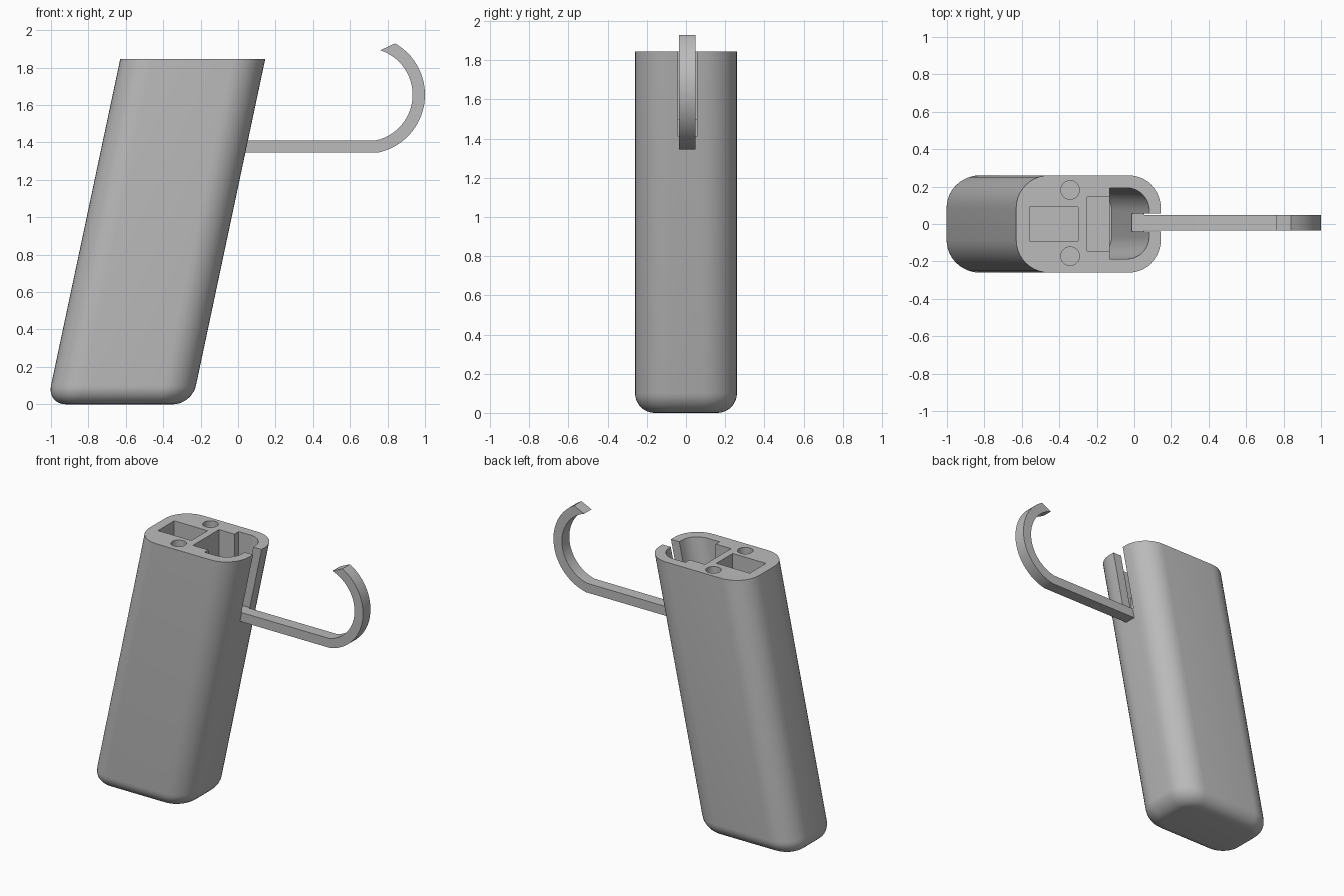
import bpy, bmesh
from math import sin, cos, pi, radians
from mathutils import Vector

if "Cube" in bpy.data.objects:
    bpy.data.objects.remove(bpy.data.objects["Cube"])

TOP = 1.845          # height of the open end
SLOPE = 0.212        # sideways lean per unit of height

grey = bpy.data.materials.new("mid grey")
grey.use_nodes = True
grey.diffuse_color = (0.5, 0.5, 0.5, 1)
grey.node_tree.nodes["Principled BSDF"].inputs["Base Color"].default_value = (0.5, 0.5, 0.5, 1)


def lean(x, z):
    return x + SLOPE * (z - TOP)


def rounded(x0, x1, y0, y1, r, steps=10):
    """Counter-clockwise rounded rectangle."""
    pts = []
    corners = [(x1 - r, y1 - r), (x0 + r, y1 - r), (x0 + r, y0 + r), (x1 - r, y0 + r)]
    for k, (cx, cy) in enumerate(corners):
        for i in range(steps + 1):
            a = pi / 2 * (k + i / steps)
            pts.append((cx + r * cos(a), cy + r * sin(a)))
    return pts


def make(name, bm):
    bmesh.ops.recalc_face_normals(bm, faces=bm.faces)
    mesh = bpy.data.meshes.new(name)
    bm.to_mesh(mesh)
    bm.free()
    mesh.materials.append(grey)
    ob = bpy.data.objects.new(name, mesh)
    bpy.context.collection.objects.link(ob)
    return ob


def loft(rings):
    """Skin a stack of matching rings and cap both ends."""
    bm = bmesh.new()
    rows = [[bm.verts.new(p) for p in ring] for ring in rings]
    for a, b in zip(rows, rows[1:]):
        for i in range(len(a)):
            j = (i + 1) % len(a)
            bm.faces.new((a[i], a[j], b[j], b[i]))
    bm.faces.new(rows[0][::-1])
    bm.faces.new(rows[-1])
    return bm


def prism(name, outline, z0, z1):
    return make(name, loft([[(x, y, z) for x, y in outline] for z in (z0, z1)]))


def box(name, x0, x1, y0, y1, z0, z1):
    return prism(name, [(x0, y0), (x1, y0), (x1, y1), (x0, y1)], z0, z1)


def smooth(ob):
    bpy.ops.object.select_all(action='DESELECT')
    ob.select_set(True)
    bpy.context.view_layer.objects.active = ob
    bpy.ops.object.shade_smooth_by_angle(angle=radians(30))


# Leaning grip body with a filleted base
FILLET = 0.1
rings = []
for i in range(9):
    a = pi / 2 * i / 8
    inset, z = FILLET * (1 - sin(a)), FILLET * (1 - cos(a))
    ring = rounded(-0.63 + inset, 0.145 - inset, -0.26 + inset, 0.26 - inset, 0.175 - inset)
    rings.append([(lean(x, z), y, z) for x, y in ring])
rings.append([(lean(x, TOP), y, TOP) for x, y in rounded(-0.63, 0.145, -0.26, 0.26, 0.175)])
body = make("grip_body", loft(rings))

# Deep cavity: leaning outer wall, upright inner wall
outline = rounded(-0.5, 0.08, -0.187, 0.193, 0.12)
bm = loft([[(lean(x, z), y, z) for x, y in outline] for z in (0.9, 1.95)])
cut = bmesh.ops.bisect_plane(bm, geom=bm.verts[:] + bm.edges[:] + bm.faces[:],
                             plane_co=Vector((-0.13, 0, 0)), plane_no=Vector((1, 0, 0)),
                             clear_inner=True)
bmesh.ops.holes_fill(bm, edges=[e for e in bm.edges if e.is_boundary])
cutters = [make("cavity_cutter", bm)]

# Shallower pockets, pin holes and the slot above the guard
cutters.append(box("ledge_cutter", -0.25, -0.1, -0.145, 0.145, 1.5, 2))
cutters.append(box("pocket_cutter", -0.56, -0.3, -0.09, 0.09, 1.5, 2))
cutters.append(box("slot_cutter", -0.02, 0.3, -0.04, 0.055, 1.41, 2))
for y in (-0.172, 0.182):
    cutters.append(prism("pin_hole_cutter", rounded(-0.392, -0.292, y - 0.05, y + 0.05, 0.0499, 6), 1.5, 2))

bpy.context.view_layer.objects.active = body
for c in cutters:
    mod = body.modifiers.new(c.name, 'BOOLEAN')
    mod.operation = 'DIFFERENCE'
    mod.solver = 'EXACT'
    mod.object = c
    bpy.ops.object.modifier_apply(modifier=mod.name)
for c in cutters:
    bpy.data.objects.remove(c)
smooth(body)

# Guard: straight bar running into a hooked arc
CX, CZ = 0.684, 1.655


def arc(r, a0, a1, n=28):
    angles = [radians(a0 + (a1 - a0) * i / n) for i in range(n + 1)]
    return [(CX + r * cos(a), CZ + r * sin(a)) for a in angles]


side = [(0.0, 1.41), (0.0, 1.345)] + arc(0.316, -78.8, 60.4) + arc(0.25, 72, -78)
guard = make("hooked_guard", loft([[(x, y, z) for x, z in side] for y in (-0.035, 0.048)]))
smooth(guard)
